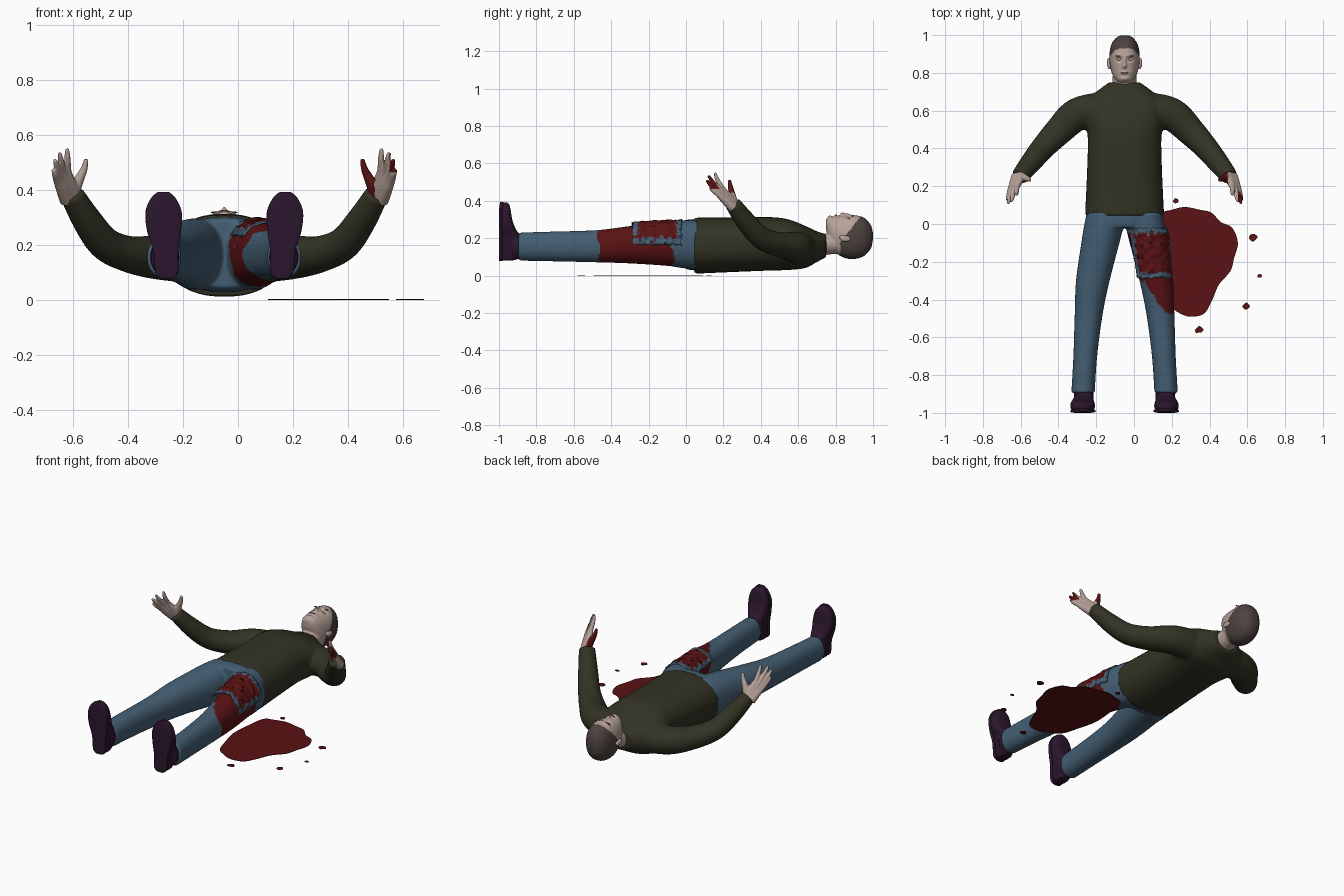
import bpy, bmesh, math, random
from mathutils import Vector, noise

random.seed(4)
if "Cube" in bpy.data.objects:
    bpy.data.objects.remove(bpy.data.objects["Cube"])

CX = -0.05                      # centre line of the body
X, Y, Z = Vector((1, 0, 0)), Vector((0, 1, 0)), Vector((0, 0, 1))


def material(name, r, g, b):
    m = bpy.data.materials.new(name)
    m.use_nodes = True
    m.diffuse_color = (r, g, b, 1)
    bsdf = m.node_tree.nodes["Principled BSDF"]
    bsdf.inputs["Base Color"].default_value = (r, g, b, 1)
    bsdf.inputs["Roughness"].default_value = 0.8
    return m


SKIN = material("pale skin", 0.47, 0.36, 0.32)
HAIR = material("short dark hair", 0.075, 0.055, 0.05)
LIPS = material("dull lips", 0.28, 0.17, 0.15)
WOOL = material("olive wool", 0.032, 0.032, 0.018)
DENIM = material("blue denim", 0.058, 0.115, 0.175)
BLOOD = material("dark red", 0.105, 0.006, 0.007)
SHOE = material("plum leather", 0.024, 0.008, 0.026)


def spline(p, steps, closed=False):
    """Smooth curve through tuples of numbers."""
    n, out = len(p), []
    for i in range(n if closed else n - 1):
        q = [p[(i + k) % n] if closed else p[min(max(i + k, 0), n - 1)] for k in (-1, 0, 1, 2)]
        for s in range(steps):
            t = s / steps
            out.append([0.5 * (2 * b + (c - a) * t + (2 * a - 5 * b + 4 * c - d) * t * t
                               + (3 * b - a - 3 * c + d) * t ** 3) for a, b, c, d in zip(*q)])
    return out if closed else out + [list(p[-1])]


def tube(bm, rings, side=1, axis=None, up=Z, power=2.0, segs=32, steps=6):
    """Closed loft; each ring is x, y, z, half width, half depth."""
    path = spline(rings, steps)
    loops = []
    for i, r in enumerate(path):
        lo, hi = path[max(i - 1, 0)], path[min(i + 1, len(path) - 1)]
        t = axis or (Vector(hi[:3]) - Vector(lo[:3])).normalized()
        u = t.cross(up).normalized()
        v = u.cross(t)
        loop = []
        for k in range(segs):
            a = math.tau * k / segs
            c, s = math.cos(a), math.sin(a)
            p = (Vector(r[:3]) + u * r[3] * math.copysign(abs(c) ** (2 / power), c)
                 + v * r[4] * math.copysign(abs(s) ** (2 / power), s))
            loop.append(bm.verts.new((CX + side * p.x, p.y, p.z)))
        loops.append(loop)
    for l, m in zip(loops, loops[1:]):
        for k in range(segs):
            j = (k + 1) % segs
            bm.faces.new((l[k], l[j], m[j], m[k]))
    bm.faces.new(loops[0])
    bm.faces.new(loops[-1])


def ball(bm, loc, size):
    made = bmesh.ops.create_uvsphere(bm, u_segments=16, v_segments=10, radius=1)["verts"]
    for v in made:
        v.co = Vector((CX + loc[0] + v.co.x * size[0], loc[1] + v.co.y * size[1], loc[2] + v.co.z * size[2]))


def finish(bm, name, mats, voxel=0, smooth=3, rule=None, shape=None):
    """Make an object, fuse its parts, then colour faces by a rule."""
    bmesh.ops.recalc_face_normals(bm, faces=bm.faces)
    me = bpy.data.meshes.new(name)
    bm.to_mesh(me)
    bm.free()
    ob = bpy.data.objects.new(name, me)
    bpy.context.collection.objects.link(ob)
    if voxel:
        rm = ob.modifiers.new("fuse", "REMESH")
        rm.mode, rm.voxel_size = "VOXEL", voxel
        sm = ob.modifiers.new("soften", "SMOOTH")
        sm.iterations = smooth
        deps = bpy.context.evaluated_depsgraph_get()
        me = bpy.data.meshes.new_from_object(ob.evaluated_get(deps))
        ob.modifiers.clear()
        ob.data = me
    me.materials.clear()
    for m in mats:
        me.materials.append(m)
    if shape:
        for v in me.vertices:
            v.co.z += shape(v.co)
    for p in me.polygons:
        p.use_smooth = True
        if rule:
            p.material_index = int(rule(p.center))
    return ob


# Sweater: torso and both sleeves
bm = bmesh.new()
tube(bm, [(0, .045, .16, .21, .15), (0, .25, .165, .2, .146), (0, .45, .17, .195, .143),
          (0, .55, .165, .21, .135), (0, .64, .153, .215, .112), (0, .70, .155, .15, .082),
          (0, .75, .16, .082, .062)], axis=Y, power=2.3)
for s in (1, -1):
    tube(bm, [(.11, .61, .15, .09, .09), (.25, .58, .155, .088, .08), (.35, .49, .167, .076, .066),
              (.435, .40, .205, .064, .06), (.5, .32, .29, .056, .053), (.556, .25, .385, .046, .042)], s)
finish(bm, "sweater", [WOOL], .009, 5)


# Trousers: hips and both legs, one leg stained
def stained(c):
    wob = 0.03 * noise.noise(c * 22)
    return -.475 < c.y + wob < -.06 and c.x > max(-.03, .08 - (c.y + .35) * .73) + wob


bm = bmesh.new()
tube(bm, [(0, .13, .165, .185, .125), (0, .04, .165, .2, .137), (0, -.02, .168, .195, .125)], axis=Y, power=2.3)
for s in (1, -1):
    tube(bm, [(.1, .06, .165, .1, .13), (.112, -.02, .168, .104, .128), (.128, -.1, .17, .101, .118),
              (.168, -.3, .165, .089, .1), (.19, -.48, .157, .074, .086), (.208, -.7, .156, .063, .08),
              (.22, -.895, .155, .062, .075)], s, axis=-Y, power=2.2)
finish(bm, "trousers", [DENIM, BLOOD], .008, 4, stained)

# Torn cloth over the wound, a jagged sheet wrapped round the thigh
bm = bmesh.new()
rows, cols = 36, 32
grid = []
for i in range(rows + 1):
    line = []
    for j in range(cols + 1):
        f, g = i / rows, j / cols
        y = -.025 - .26 * f + random.uniform(-.006, .006)
        a = math.radians(148 - 150 * g + random.uniform(-2, 2))
        ruffle = 1.07 + .06 * noise.noise(Vector((f * 9, g * 9, 2)))
        x = .118 + .035 * f
        line.append(bm.verts.new((CX + x + math.cos(a) * (.107 - .012 * f) * ruffle, y,
                                  .17 + math.sin(a) * (.122 - .012 * f) * ruffle)))
    grid.append(line)
for i in range(rows):
    for j in range(cols):
        bm.faces.new((grid[i][j], grid[i + 1][j], grid[i + 1][j + 1], grid[i][j + 1]))
patch = finish(bm, "torn_cloth", [DENIM, BLOOD])
for n, p in enumerate(patch.data.polygons):
    i, j = divmod(n, cols)
    edge = min(i, rows - 1 - i, j, cols - 1 - j)
    p.material_index = int(edge > 3 + 3.5 * noise.noise(Vector((i * .45, j * .45, 0))))
sol = patch.modifiers.new("thickness", "SOLIDIFY")
sol.thickness = .008

# Shoes with the soles facing forward
for s, name in ((1, "left"), (-1, "right")):
    bm = bmesh.new()
    tube(bm, [(.21, -.957, .08, .024, .024), (.21, -.947, .092, .037, .045), (.212, -.942, .15, .043, .056),
              (.215, -.942, .21, .05, .056), (.22, -.955, .25, .06, .044), (.222, -.963, .30, .065, .034),
              (.222, -.967, .35, .055, .03), (.222, -.968, .378, .035, .024), (.222, -.968, .391, .016, .014)],
         s, axis=Z, up=Y, power=2.8)
    tube(bm, [(.215, -.93, .155, .052, .07), (.218, -.875, .155, .052, .066)], s, axis=Y)
    finish(bm, name + "_shoe", [SHOE], .005, 2)
    # raised rim of the sole
    bm = bmesh.new()
    tube(bm, [(.21, -.99, .078, .022, .009), (.21, -.99, .1, .042, .01), (.213, -.99, .18, .046, .01),
              (.219, -.99, .25, .062, .01), (.221, -.99, .32, .066, .01), (.222, -.988, .37, .045, .01),
              (.222, -.985, .393, .02, .008)], s, axis=Z, up=Y, power=3.5)
    finish(bm, name + "_sole", [SHOE])

# Hands: four fingers and a thumb fused at the palm; the left one is stained
FINGERS = [((.57, .195, .466), (.572, .155, .55)), ((.587, .18, .462), (.6, .12, .535)),
           ((.6, .17, .45), (.617, .11, .51)), ((.608, .172, .434), (.623, .128, .474))]
for s, name in ((1, "left"), (-1, "right")):
    bm = bmesh.new()
    for i, (k, tip) in enumerate(FINGERS):
        k, tip = Vector(k), Vector(tip)
        wrist = Vector((.545 + .009 * i, .265 - .004 * i, .375 - .004 * i))
        mid = k.lerp(tip, .55) + Vector((0, -.006, .002))
        tube(bm, [(*wrist, .028, .028), (*wrist.lerp(k, .55), .021, .021), (*k, .0145, .0145),
                  (*mid, .0115, .0115), (*tip, .007, .007)], s, segs=14)
    tube(bm, [(.55, .255, .39, .024, .024), (.53, .245, .435, .019, .019), (.511, .238, .475, .013, .013),
              (.502, .232, .512, .008, .008)], s, segs=14)
    rule = (lambda c: c.x + .01 * noise.noise(c * 40) < .497 or (c.x > .552 and c.z > .465)) if s > 0 else None
    finish(bm, name + "_hand", [SKIN, BLOOD], .0035, 3, rule)

# Head and neck, with hair coloured by height and depth
SKULL = [(.999, .018, .19, .23), (.988, .042, .145, .27), (.955, .068, .107, .308), (.91, .079, .09, .322),
         (.865, .08, .09, .322), (.825, .074, .105, .32), (.795, .066, .13, .32), (.77, .052, .175, .317),
         (.755, .036, .225, .308), (.748, .02, .25, .295)]


def dent(c, x, y, w, h):
    return math.exp(-((abs(c.x - CX) - x) / w) ** 2 - ((c.y - y) / h) ** 2)


def face(c):
    if c.z < .25:
        return 0
    return (.016 * dent(c, 0, .835, .011, .012) + .012 * dent(c, 0, .86, .008, .02)
            - .011 * dent(c, .029, .872, .016, .011) + .005 * dent(c, .03, .892, .02, .008)
            + .005 * dent(c, 0, .801, .018, .009) - .005 * dent(c, 0, .785, .025, .006)
            + .005 * dent(c, 0, .768, .016, .01))


def hairy(c):
    return c.y + .006 * noise.noise(c * 30) > .825 + max(0, c.z - .18) * .78


bm = bmesh.new()
tube(bm, [(0, y, (b + f) / 2, w, (f - b) / 2) for y, w, b, f in SKULL], axis=-Y, power=2.25)
tube(bm, [(0, .70, .155, .07, .06), (0, .76, .17, .064, .058), (0, .85, .185, .06, .065)], axis=Y)
finish(bm, "head", [SKIN, HAIR], .0045, 3, hairy, face)

# Ears, closed eyes, brows and mouth
for s, name in ((1, "left"), (-1, "right")):
    bm = bmesh.new()
    ball(bm, (s * .083, .852, .197), (.011, .029, .016))
    ball(bm, (s * .08, .835, .205), (.009, .016, .011))
    finish(bm, name + "_ear", [SKIN], .003, 2)
    bm = bmesh.new()
    ball(bm, (s * .029, .872, .304), (.014, .008, .008))
    finish(bm, name + "_eyelid", [SKIN])
    bm = bmesh.new()
    ball(bm, (s * .031, .89, .318), (.018, .0035, .004))
    finish(bm, name + "_brow", [HAIR])
bm = bmesh.new()
ball(bm, (0, .801, .323), (.021, .0045, .004))
finish(bm, "mouth", [LIPS])


# Pool and droplets, thin flat plates on the floor
def puddle(name, outline):
    bm = bmesh.new()
    top = bm.faces.new([bm.verts.new((x, y, .003)) for x, y in outline])
    low = bmesh.ops.extrude_face_region(bm, geom=[top])["geom"]
    for v in low:
        if isinstance(v, bmesh.types.BMVert):
            v.co.z = 0
    ob = finish(bm, name, [BLOOD])
    for p in ob.data.polygons:
        p.use_smooth = False


puddle("pool", spline([(.14, .05), (.2, .075), (.27, .09), (.35, .075), (.41, .06), (.46, .01), (.52, -.02),
                       (.55, -.1), (.53, -.18), (.51, -.25), (.45, -.32), (.415, -.4), (.37, -.475),
                       (.29, -.49), (.22, -.46), (.17, -.42), (.14, -.33), (.11, -.2), (.12, -.06)], 5, True))
for n, (x, y, r) in enumerate([(.22, .122, .016), (.63, -.07, .024), (.665, -.275, .012),
                               (.595, -.435, .02), (.345, -.56, .023)]):
    pts = []
    for k in range(8):
        a, q = math.tau * k / 8, r * random.uniform(.75, 1.15)
        pts.append((x + q * math.cos(a), y + q * .85 * math.sin(a)))
    puddle("droplet_%d" % (n + 1), spline(pts, 4, True))
